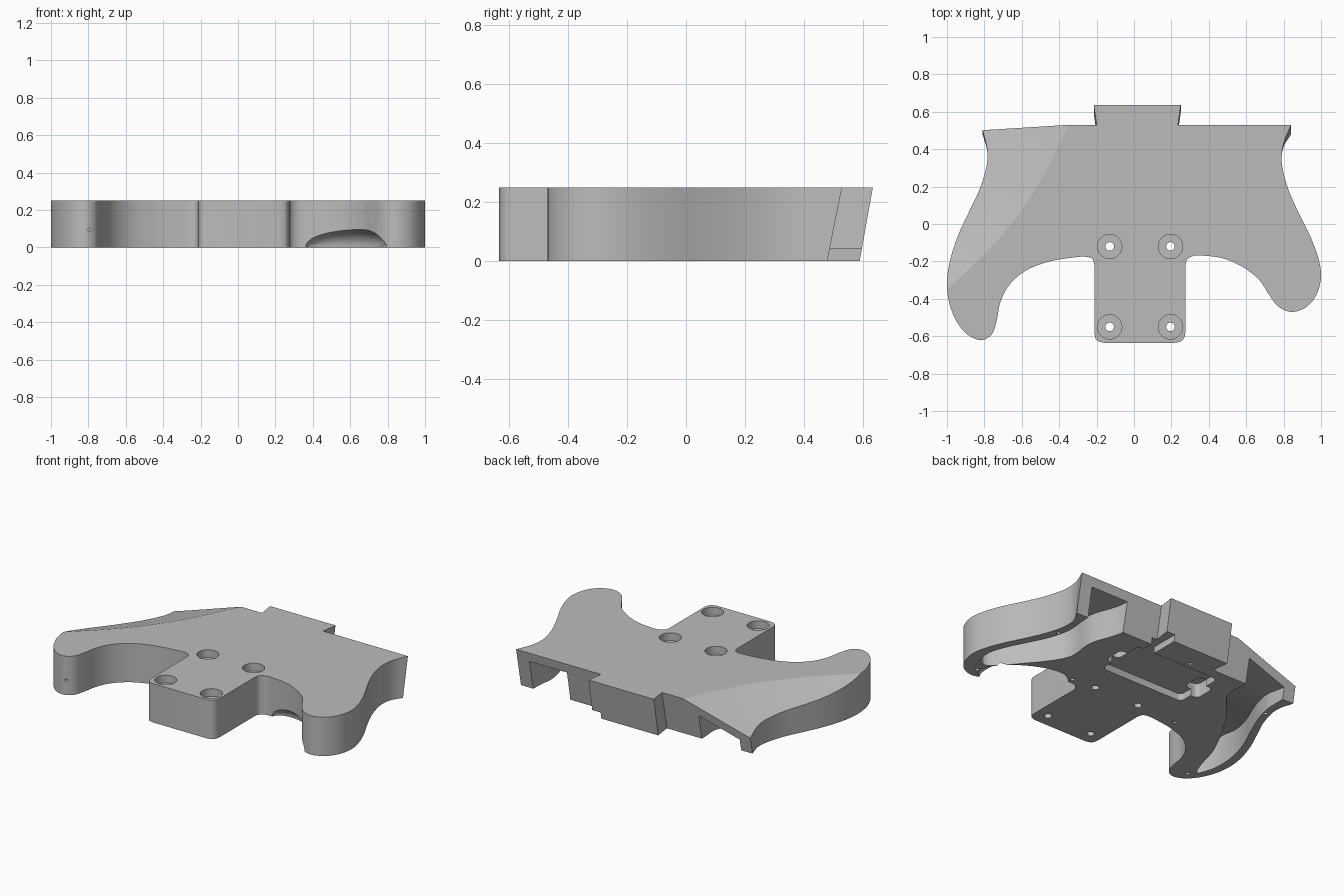
import bpy, bmesh, math
from mathutils import Vector

if "Cube" in bpy.data.objects:
    bpy.data.objects.remove(bpy.data.objects["Cube"])

H = 0.25
grey = bpy.data.materials.new("plain grey")
grey.diffuse_color = (0.5, 0.5, 0.5, 1)
grey.use_nodes = True
grey.node_tree.nodes["Principled BSDF"].inputs["Base Color"].default_value = grey.diffuse_color


def curve(pts, n=5):
    """Smooth open curve through points; long spans stay straight."""
    p = [Vector(q) for q in pts]
    out = []
    for i in range(len(p) - 1):
        b, c = p[i], p[i + 1]
        out.append(b)
        if (c - b).length > 0.3:
            continue
        a = p[i - 1] if i else b * 2 - c
        d = p[i + 2] if i + 2 < len(p) else c * 2 - b
        t1 = (b - a).length ** 0.5
        t2 = t1 + (c - b).length ** 0.5
        t3 = t2 + (d - c).length ** 0.5
        for k in range(1, n):
            t = t1 + (t2 - t1) * k / n
            a1 = a.lerp(b, t / t1)
            a2 = b.lerp(c, (t - t1) / (t2 - t1))
            a3 = c.lerp(d, (t - t2) / (t3 - t2))
            b1 = a1.lerp(a2, t / t2)
            b2 = a2.lerp(a3, (t - t1) / (t3 - t1))
            out.append(b1.lerp(b2, (t - t1) / (t2 - t1)))
    return out + [p[-1]]


def finish(name, bm):
    bmesh.ops.recalc_face_normals(bm, faces=bm.faces)
    me = bpy.data.meshes.new(name)
    bm.to_mesh(me)
    bm.free()
    ob = bpy.data.objects.new(name, me)
    bpy.context.collection.objects.link(ob)
    me.materials.append(grey)
    return ob


def loft(name, bottom, top):
    """Solid between two matching 3D outlines."""
    bm = bmesh.new()
    lo = [bm.verts.new(v) for v in bottom]
    hi = [bm.verts.new(v) for v in top]
    n = len(lo)
    caps = [bm.faces.new(lo), bm.faces.new(hi)]
    for i in range(n):
        j = (i + 1) % n
        bm.faces.new((lo[i], lo[j], hi[j], hi[i]))
    bmesh.ops.triangulate(bm, faces=caps)
    return finish(name, bm)


def prism(name, pts, z0, z1):
    top = z1 if callable(z1) else (lambda x, y: z1)
    return loft(name, [(x, y, z0) for x, y in pts], [(x, y, top(x, y)) for x, y in pts])


def disc(cx, cy, r, n=24):
    return [(cx + r * math.cos(math.tau * i / n), cy + r * math.sin(math.tau * i / n)) for i in range(n)]


def rounded(x0, x1, y0, y1, r):
    pts = []
    for k, (cx, cy) in enumerate([(x1 - r, y1 - r), (x0 + r, y1 - r), (x0 + r, y0 + r), (x1 - r, y0 + r)]):
        for i in range(6):
            a = math.pi / 2 * (k + i / 5)
            pts.append((cx + r * math.cos(a), cy + r * math.sin(a)))
    return pts


def boolean(cutter, op='DIFFERENCE'):
    cutter.hide_render = True
    bpy.context.view_layer.objects.active = body
    m = body.modifiers.new("cut", 'BOOLEAN')
    m.operation, m.object, m.solver = op, cutter, 'EXACT'
    bpy.ops.object.modifier_apply(modifier=m.name)
    bpy.data.objects.remove(cutter)


def slope(x, y):
    """Height of the sloping forearm contour."""
    u, v = x + 0.35, y - 0.53
    d = -0.804 * u + 0.594 * v
    t = -(u * 0.65 + v * 0.88) / 1.197
    if 0 < t < 1:
        d += 0.07 * math.sin(math.pi * t)
    return min(H - 0.35 * d, 0.32)


# Body outline with two horns and a square neck heel; back end leans
outline = curve([
    (.84, .53), (.80, .43), (.79, .33), (.82, .2), (.88, .06), (.94, -.06), (.985, -.18), (1, -.28),
    (.975, -.38), (.92, -.445), (.84, -.47), (.77, -.44), (.72, -.375), (.67, -.3), (.59, -.235),
    (.48, -.185), (.38, -.17), (.32, -.17), (.285, -.19), (.275, -.22), (.275, -.58), (.26, -.62),
    (.22, -.635), (-.16, -.635), (-.2, -.62), (-.212, -.58), (-.212, -.22), (-.225, -.185), (-.26, -.175),
    (-.33, -.18), (-.45, -.2), (-.58, -.25), (-.67, -.33), (-.715, -.42), (-.735, -.52), (-.76, -.59),
    (-.81, -.62), (-.87, -.605), (-.93, -.55), (-.98, -.45), (-1, -.33), (-.985, -.2), (-.94, -.06),
    (-.88, .07), (-.82, .2), (-.785, .33), (-.785, .4), (-.81, .53)])
body = loft("body",
            [(x, y - max(0, y - .38) / 3, 0) for x, y in outline],
            [(x, y, H) for x, y in outline])

# Flared tongue at the back
boolean(loft("tongue",
             [(-.2, .3, 0), (.235, .3, 0), (.235, .48, 0), (.25, .59, 0), (-.215, .59, 0), (-.2, .48, 0)],
             [(-.2, .3, H), (.235, .3, H), (.235, .53, H), (.25, .635, H), (-.215, .635, H), (-.2, .53, H)]),
        'UNION')

# Forearm contour on the left of the top
bm = bmesh.new()
N = 28
grid = [[(-1.12 + .92 * i / N, -.6 + 1.3 * j / N) for j in range(N + 1)] for i in range(N + 1)]
lo = [[bm.verts.new((x, y, slope(x, y))) for x, y in row] for row in grid]
hi = [[bm.verts.new((x, y, .5)) for x, y in row] for row in grid]
for i in range(N):
    for j in range(N):
        for s in (lo, hi):
            a, b, c, d = s[i][j], s[i + 1][j], s[i + 1][j + 1], s[i][j + 1]
            bm.faces.new((a, b, c))
            bm.faces.new((a, c, d))
    for k in (0, N):
        bm.faces.new((lo[i][k], lo[i + 1][k], hi[i + 1][k], hi[i][k]))
        bm.faces.new((lo[k][i], lo[k][i + 1], hi[k][i + 1], hi[k][i]))
boolean(finish("forearm_cutter", bm))

# Hollow wings, open at the back end
right = curve([(.76, .7), (.75, .42), (.74, .3), (.77, .17), (.83, .04), (.89, -.08), (.93, -.2), (.92, -.29),
               (.87, -.33), (.81, -.3), (.7, -.17), (.61, -.06), (.54, .07), (.55, .26), (.49, .46), (.49, .7)])
left = curve([(-.45, .7), (-.45, .46), (-.45, .32), (-.59, .14), (-.71, -.05), (-.81, -.25), (-.86, -.42),
              (-.9, -.5), (-.935, -.42), (-.945, -.32), (-.93, -.19), (-.885, -.05), (-.82, .09),
              (-.765, .22), (-.735, .33), (-.73, .42), (-.73, .7)])
boolean(prism("right_wing_cutter", right, -.1, .19))
boolean(prism("left_wing_cutter", left, -.1, lambda x, y: min(slope(x, y), H) - .06))

# Shallow recess underneath with deeper ears and a channel to the tongue
boolean(prism("recess_cutter", rounded(-.29, .31, .08, .41, .03), -.1, .045))
for cx in (-.29, .31):
    boolean(prism("ear_cutter", rounded(cx - .05, cx + .05, .17, .31, .03), -.1, .09))
boolean(prism("channel_cutter", rounded(.19, .27, .35, .8, .02), -.1, .042))

# Scoop under the right cutaway
bm = bmesh.new()
bmesh.ops.create_uvsphere(bm, u_segments=40, v_segments=20, radius=1)
scoop = finish("scoop_cutter", bm)
scoop.scale = (.27, .13, .1)
scoop.location = (.6, -.29, 0)
scoop.rotation_euler = (0, 0, math.radians(-30))
bpy.context.view_layer.update()
boolean(scoop)

# Counterbored bolt holes
for x in (-.13, .195):
    for y in (-.12, -.55):
        boolean(prism("counterbore_cutter", disc(x, y, .065, 32), H - .05, H + .1))
        boolean(prism("bolt_cutter", disc(x, y, .023), -.1, H + .1))

# Small screw holes underneath
for x, y in [(.86, -.4), (.9, -.31), (.77, .23), (.36, -.13), (-.42, -.13), (-.76, .29), (-.86, -.54), (-.05, .45)]:
    boolean(prism("screw_cutter", disc(x, y, .012, 12), -.1, .06))

# Strap pin hole in the front of the left horn
pin = [(-.795 + a, b + .095) for a, b in disc(0, 0, .008, 12)]
boolean(loft("pin_cutter", [(a, -.7, b) for a, b in pin], [(a, -.57, b) for a, b in pin]))

bpy.ops.object.select_all(action='DESELECT')
body.select_set(True)
bpy.context.view_layer.objects.active = body
bpy.ops.object.shade_smooth_by_angle(angle=math.radians(16))
